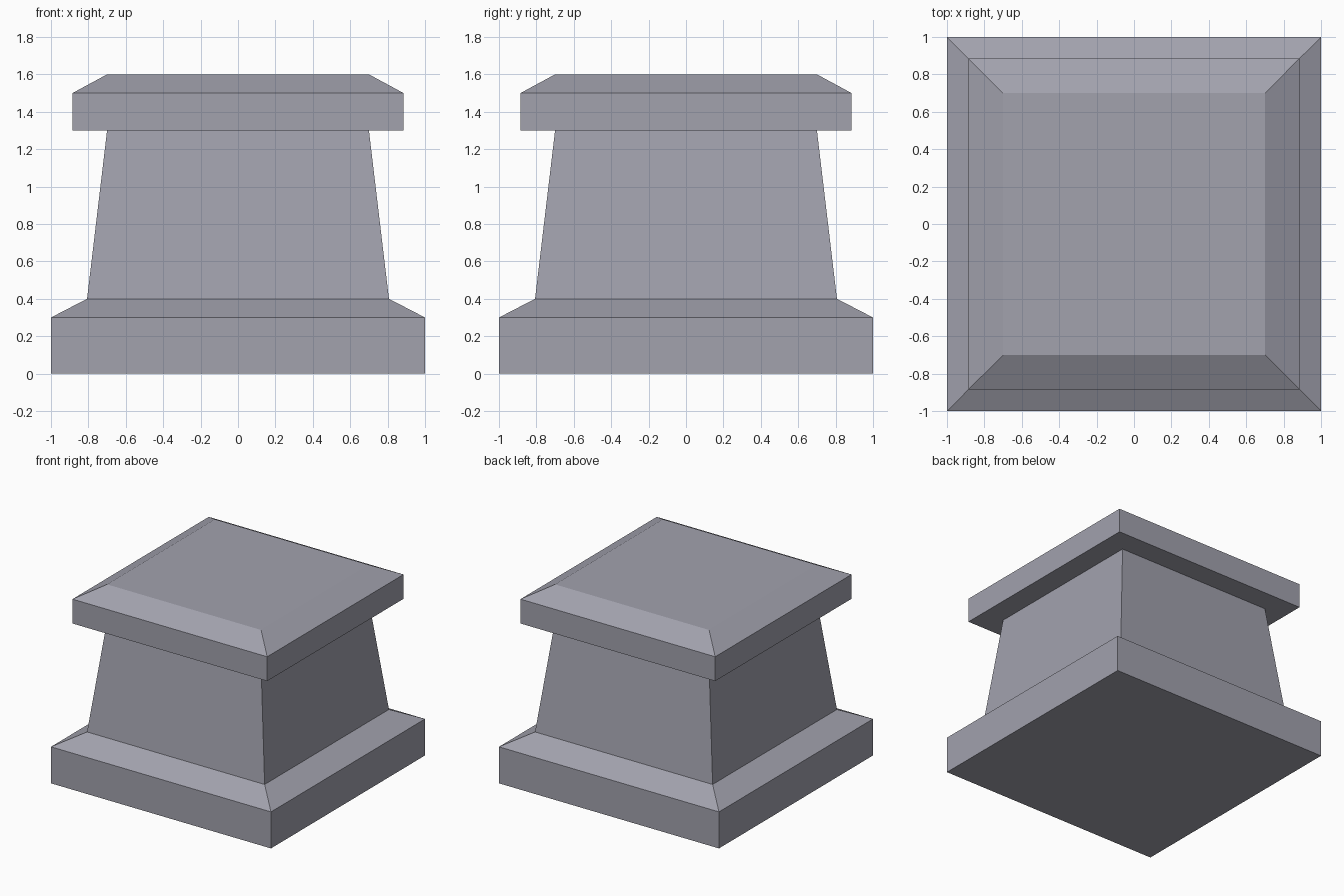
import bpy, bmesh

if "Cube" in bpy.data.objects:
    bpy.data.objects.remove(bpy.data.objects["Cube"])

# Single flat stone colour
stone = bpy.data.materials.new("grey_stone")
stone.diffuse_color = (0.36, 0.36, 0.42, 1.0)
stone.use_nodes = True
stone.node_tree.nodes["Principled BSDF"].inputs["Base Color"].default_value = stone.diffuse_color

# Square pedestal profile: (half width, height) from floor to top
profile = [
    (1.00, 0.00), (1.00, 0.30), (0.807, 0.40),    # plinth with bevelled shoulder
    (0.70, 1.30),                                 # tapering shaft
    (0.885, 1.30), (0.885, 1.50), (0.70, 1.60),   # overhanging cap
]

bm = bmesh.new()
rings = [[bm.verts.new((sx * w, sy * w, z))
          for sx, sy in ((-1, -1), (1, -1), (1, 1), (-1, 1))]
         for w, z in profile]

# Side bands between neighbouring rings
for low, high in zip(rings, rings[1:]):
    for i in range(4):
        j = (i + 1) % 4
        bm.faces.new((low[i], low[j], high[j], high[i]))

# Underside and top
bm.faces.new(rings[0][::-1])
bm.faces.new(rings[-1])

mesh = bpy.data.meshes.new("pedestal")
bm.to_mesh(mesh)
bm.free()
mesh.materials.append(stone)
bpy.context.collection.objects.link(bpy.data.objects.new("pedestal", mesh))
